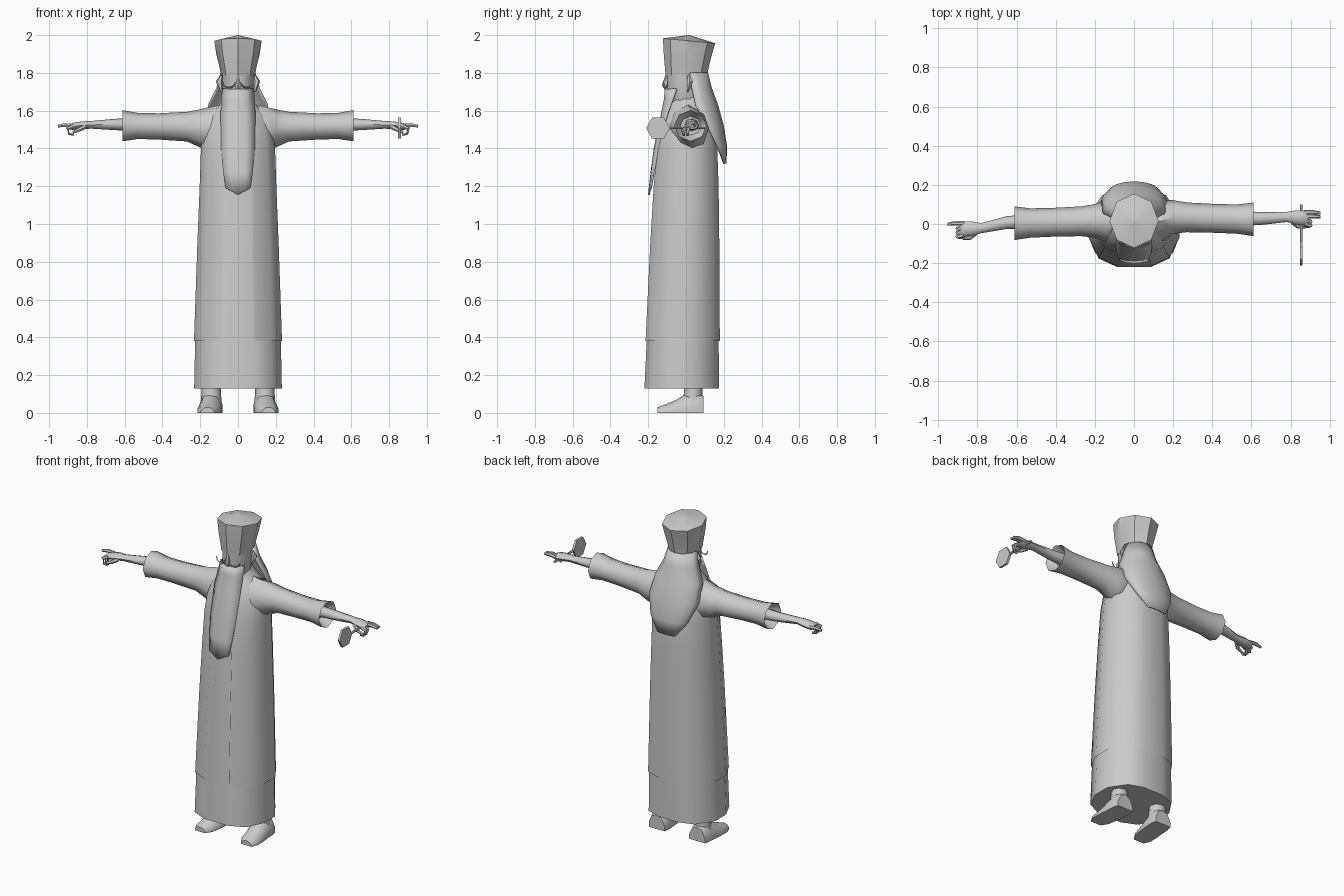
import bpy, bmesh, math
from mathutils import Vector

if "Cube" in bpy.data.objects:
    bpy.data.objects.remove(bpy.data.objects["Cube"])

GREY = bpy.data.materials.new("plain_grey")
GREY.diffuse_color = (0.6, 0.6, 0.6, 1)
GREY.use_nodes = True
GREY.node_tree.nodes["Principled BSDF"].inputs["Base Color"].default_value = GREY.diffuse_color


def loft(name, rings, closed=True, caps=(True, True), angle=50, solid=0):
    """Skin a list of equal-length point rings."""
    bm = bmesh.new()
    vs = [[bm.verts.new(p) for p in r] for r in rings]
    n = len(rings[0])
    for a, b in zip(vs, vs[1:]):
        for i in range(n if closed else n - 1):
            j = (i + 1) % n
            bm.faces.new((a[i], a[j], b[j], b[i]))
    if closed:
        for use, r in zip(caps, (vs[0], vs[-1])):
            if use:
                bm.faces.new(r)
    bmesh.ops.recalc_face_normals(bm, faces=bm.faces)
    me = bpy.data.meshes.new(name)
    bm.to_mesh(me)
    bm.free()
    me.materials.append(GREY)
    ob = bpy.data.objects.new(name, me)
    bpy.context.collection.objects.link(ob)
    bpy.ops.object.select_all(action='DESELECT')
    ob.select_set(True)
    bpy.context.view_layer.objects.active = ob
    bpy.ops.object.shade_smooth_by_angle(angle=math.radians(angle))
    if solid:
        m = ob.modifiers.new("thickness", 'SOLIDIFY')
        m.thickness = solid
        m.offset = 0
    return ob


def ring_z(z, hw, yf, yb, n=8, tilt=0):
    """Horizontal ring; tilt raises the front."""
    c, h = (yf + yb) / 2, (yb - yf) / 2
    ts = [2 * math.pi * i / n + math.pi / 2 for i in range(n)]
    return [(hw * math.cos(t), c + h * math.sin(t), z - tilt * math.sin(t)) for t in ts]


def ring_x(x, y0, y1, z0, z1, n=8):
    cy, cz = (y0 + y1) / 2, (z0 + z1) / 2
    ts = [2 * math.pi * i / n + math.pi / 2 for i in range(n)]
    return [(x, cy + (y1 - y0) / 2 * math.cos(t), cz + (z1 - z0) / 2 * math.sin(t)) for t in ts]


def tube(name, pts, radii, n=6):
    """Tapered tube along points."""
    pts = [Vector(p) for p in pts]
    rings = []
    for i, p in enumerate(pts):
        d = (pts[min(i + 1, len(pts) - 1)] - pts[max(i - 1, 0)]).normalized()
        u = d.cross(Vector((0, 0, 1)) if abs(d.z) < 0.9 else Vector((0, 1, 0))).normalized()
        v = d.cross(u)
        rings.append([p + radii[i] * (u * math.cos(2 * math.pi * k / n) + v * math.sin(2 * math.pi * k / n))
                      for k in range(n)])
    return loft(name, rings)


# robe cross-section: half outline from front opening round to the back
HALF = [(0.37, -1.0), (0.78, -0.78), (1.0, -0.25), (1.0, 0.3), (0.7, 0.82), (0.3, 0.98)]


def robe_ring(z, hw, yf, yb, grow=0):
    c, h = (yf + yb) / 2, (yb - yf) / 2 + grow
    right = [((hw + grow) * x, c + h * y, z) for x, y in HALF]
    return right + [(-x, y, zz) for x, y, zz in reversed(right)]


BODY = [(0.38, .227, -.208, .177), (0.9, .209, -.183, .174), (1.2, .197, -.165, .17),
        (1.4, .19, -.148, .163), (1.5, .182, -.125, .15), (1.58, .15, -.10, .13),
        (1.62, .10, -.08, .105), (1.67, .06, -.06, .08)]
loft("under_robe", [robe_ring(0.13, .232, -.22, .178)] + [robe_ring(*r) for r in BODY])
loft("open_coat", [robe_ring(*r, grow=0.006) for r in BODY], closed=False, angle=60)

# head, hat and nose
loft("head", [ring_z(1.6, .06, -.06, .07, 10), ring_z(1.66, .075, -.095, .08, 10),
              ring_z(1.72, .085, -.104, .1, 10), ring_z(1.82, .088, -.105, .11, 10)])
loft("hat", [ring_z(1.785, .09, -.108, .112), ring_z(1.83, .098, -.112, .12),
             ring_z(1.90, .115, -.118, .137, tilt=.004), ring_z(1.97, .125, -.122, .155, tilt=.013),
             ring_z(2.0, .003, .013, .019)], angle=40)
loft("nose", [ring_z(1.785, .008, -.11, -.09, 6), ring_z(1.735, .016, -.128, -.09, 6),
              ring_z(1.715, .014, -.115, -.09, 6)])

# beard sheet: z, half width, middle y, edge y, point drop
BEARD = [(1.715, .08, -.108, -.05, 0), (1.66, .086, -.112, -.07, 0), (1.58, .09, -.128, -.1, 0),
         (1.4, .088, -.166, -.145, 0), (1.28, .078, -.183, -.17, .01), (1.19, .065, -.196, -.186, .035)]
loft("beard", [[(w * k, ye + (ym - ye) * (1 - k * k), z - d * (1 - abs(k)))
                for k in (-1, -.5, 0, .5, 1)] for z, w, ym, ye, d in BEARD],
     closed=False, solid=.01)

# long hair down the back
HAIR = [(1.80, .088, .02, .112), (1.72, .11, .03, .132), (1.63, .154, .05, .165),
        (1.52, .165, .11, .195), (1.41, .125, .165, .213), (1.32, .06, .198, .209)]
loft("back_hair", [[(w * math.cos(math.pi * k / 8), yf + (yb - yf) * math.sin(math.pi * k / 8), z)
                    for k in range(9)] for z, w, yf, yb in HAIR], closed=False, solid=.01)

for s, side in ((1, "right"), (-1, "left")):
    dy = 0.01 * s
    # eyeglass rims and ears
    tube(side + "_glasses_rim",
         [(s * (.048 + .034 * math.cos(a)), -.118 + .02 * (math.cos(a) + 1) / 2, 1.75 + .028 * math.sin(a))
          for a in [math.pi * (1 + k / 8) for k in range(9)]], [.004] * 9, 4)
    tube(side + "_ear", [(s * .088, .015, 1.785), (s * .1, .02, 1.755), (s * .088, .01, 1.70)],
         [.008, .018, .006])
    # sleeve with hollow cuff
    loft(side + "_sleeve",
         [ring_x(s * .06, -.07, .1, 1.42, 1.64), ring_x(s * .14, -.095, .12, 1.38, 1.622),
          ring_x(s * .2, -.06 + dy, .112 + dy, 1.405, 1.607), ring_x(s * .27, -.052 + dy, .1 + dy, 1.437, 1.594),
          ring_x(s * .42, -.055 + dy, .092 + dy, 1.447, 1.586), ring_x(s * .53, -.06 + dy, .09 + dy, 1.45, 1.588),
          ring_x(s * .612, -.072 + dy, .1 + dy, 1.438, 1.603), ring_x(s * .55, -.04 + dy, .07 + dy, 1.47, 1.57)])
    # forearm and palm
    e = .035 if s > 0 else -.022
    loft(side + "_arm",
         [ring_x(s * .53, -.02 + dy, .06 + dy, 1.49, 1.56), ring_x(s * .65, -.015 + dy, .05 + dy, 1.497, 1.557),
          ring_x(s * .78, e - .025, e + .027, 1.505, 1.545), ring_x(s * .83, e - .038, e + .035, 1.5, 1.543),
          ring_x(s * .875, e - .042, e + .035, 1.497, 1.535), ring_x(s * .89, e - .038, e + .03, 1.502, 1.528)])
    # fingers: outer ones extended, inner ones curled
    for i in range(4):
        y = e + .025 - .02 * i
        if i < (1 if s < 0 else 2):
            pts = [(s * .87, y, 1.52), (s * .915, y, 1.524), (s * .953, y - .004, 1.518)]
        else:
            pts = [(s * .87, y, 1.517), (s * .903, y - .008, 1.505), (s * .895, y - .012, 1.478), (s * .87, y - .012, 1.472)]
        tube(f"{side}_finger_{i + 1}", pts, [.012, .011, .008, .007][:len(pts)])
    tube(side + "_thumb", [(s * .81, e - .025, 1.515), (s * .84, e - .048, 1.5), (s * .875, e - .052, 1.485)],
         [.012, .012, .007])
    # foot, turned slightly outward
    F = [(.092, .142, .055, .0, .09), (.06, .143, .062, 0, .12), (.0, .147, .062, 0, .1),
         (-.05, .152, .062, 0, .07), (-.11, .158, .057, 0, .045), (-.15, .162, .035, 0, .03)]
    loft(side + "_foot", [[(s * (x + w * a), y, z0 + (z1 - z0) * b)
                           for a, b in ((-1, 0), (1, 0), (1, .35), (.6, .85), (0, 1), (-.6, .85), (-1, .35))]
                          for y, x, w, z0, z1 in F])
    loft(side + "_ankle", [[(x + s * .142, y, z) for x, y, z in ring_z(*r)]
                           for r in ((.05, .056, -.02, .09), (.1, .052, -.012, .088), (.14, .05, -.008, .088))])

# hand mirror: hexagonal plate on a rod
hexagon = [(-.148 + .063 * math.cos(math.pi * k / 3), 1.508 + .063 * math.sin(math.pi * k / 3)) for k in range(6)]
loft("hexagon_plate", [[(x, y, z) for y, z in hexagon] for x in (.848, .862)], angle=30)
tube("plate_handle", [(.855, -.09, 1.508), (.855, .1, 1.508)], [.007, .007])
